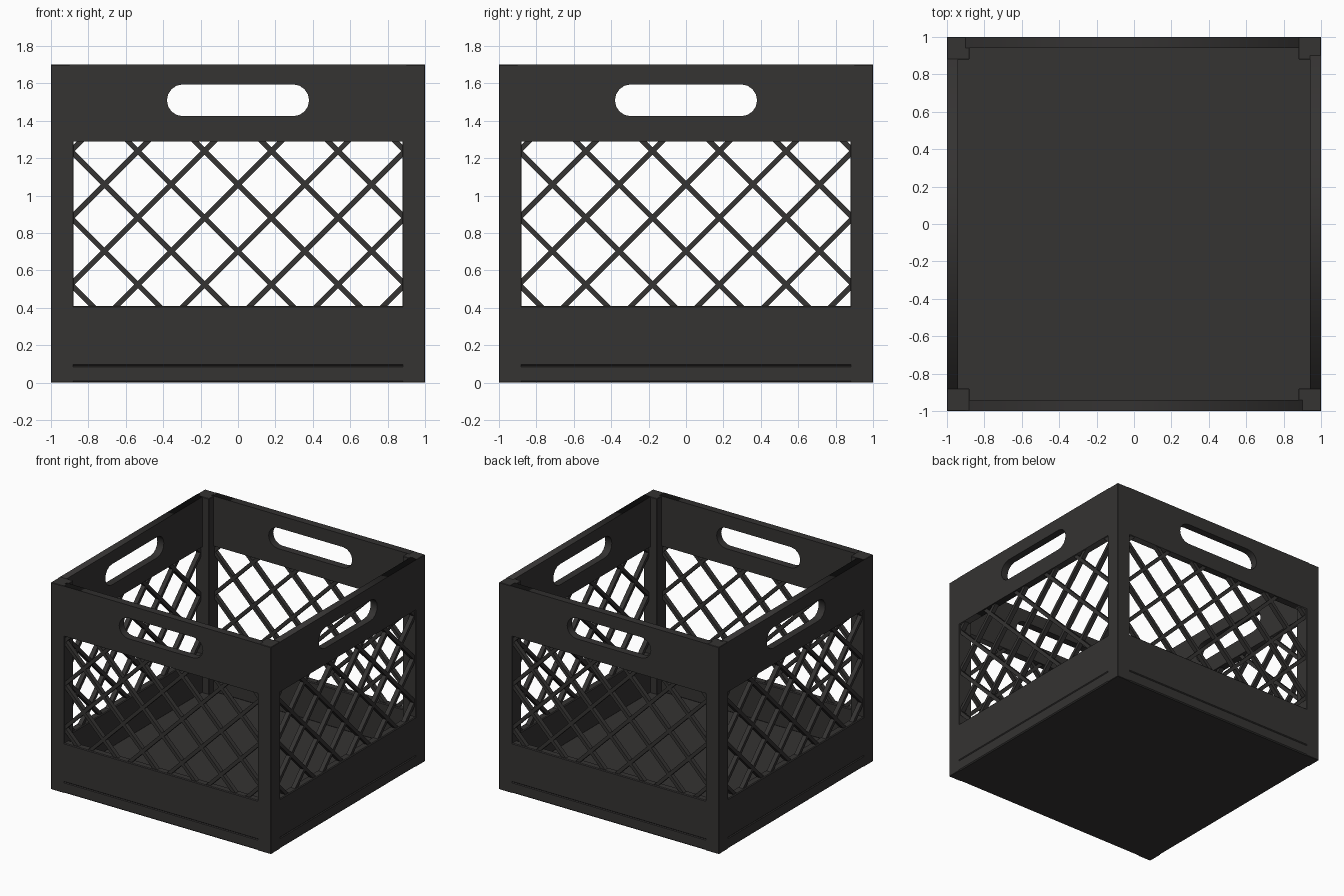
import bpy, bmesh, math
from mathutils import Matrix, Vector

if "Cube" in bpy.data.objects:
    bpy.data.objects.remove(bpy.data.objects["Cube"])

H, POST, WALL = 1.70, 0.12, 0.06
OPEN_X, OPEN_LO, OPEN_HI = 0.88, 0.41, 1.29
MID = -1 + WALL / 2

plastic = bpy.data.materials.new("dark_plastic")
plastic.diffuse_color = (0.035, 0.033, 0.032, 1)
plastic.use_nodes = True
plastic.node_tree.nodes["Principled BSDF"].inputs["Base Color"].default_value = plastic.diffuse_color


def make_object(name, bm):
    mesh = bpy.data.meshes.new(name)
    bmesh.ops.recalc_face_normals(bm, faces=bm.faces[:])
    bm.to_mesh(mesh)
    bm.free()
    mesh.materials.append(plastic)
    ob = bpy.data.objects.new(name, mesh)
    bpy.context.collection.objects.link(ob)
    return ob


def box(name, lo, hi, bevel=0.006):
    lo, hi = Vector(lo), Vector(hi)
    bm = bmesh.new()
    bmesh.ops.create_cube(bm, size=1, matrix=Matrix.Translation((lo + hi) / 2)
                          @ Matrix.Diagonal((*(hi - lo), 1)))
    if bevel:
        bmesh.ops.bevel(bm, geom=bm.edges[:], offset=bevel, segments=1, affect='EDGES')
    return make_object(name, bm)


def handle_panel(name):
    # upper band outline with a rounded grip slot, filled as a 2D curve
    cu = bpy.data.curves.new(name, 'CURVE')
    cu.dimensions, cu.fill_mode, cu.extrude = '2D', 'BOTH', WALL / 2
    r, cx, cz = 0.085, 0.295, 1.51
    slot = []
    for side, start in ((1, -90), (-1, 90)):
        for i in range(9):
            a = math.radians(start + i * 22.5)
            slot.append((side * cx + r * math.cos(a), cz + r * math.sin(a)))
    w = OPEN_X + 0.02
    for pts in ([(-w, OPEN_HI), (w, OPEN_HI), (w, H), (-w, H)], slot):
        s = cu.splines.new('POLY')
        s.points.add(len(pts) - 1)
        for p, (x, z) in zip(s.points, pts):
            p.co = (x, z, 0, 1)
        s.use_cyclic_u = True
    tmp = bpy.data.objects.new(name, cu)
    bpy.context.collection.objects.link(tmp)
    bpy.context.view_layer.update()
    mesh = tmp.evaluated_get(bpy.context.evaluated_depsgraph_get()).to_mesh()
    bm = bmesh.new()
    bm.from_mesh(mesh)
    bmesh.ops.remove_doubles(bm, verts=bm.verts[:], dist=1e-5)
    bm.transform(Matrix.Translation((0, MID, 0)) @ Matrix.Rotation(math.pi / 2, 4, 'X'))
    bpy.data.objects.remove(tmp)
    return make_object(name, bm)


def lattice(name):
    # 45 degree bars clipped to the window
    step, width, depth = 0.357, 0.028, 0.036
    xm, lo, hi = OPEN_X + 0.01, OPEN_LO - 0.01, OPEN_HI + 0.01
    bm = bmesh.new()
    for s in (1, -1):
        for k in range(-5, 5):
            c = 1.06 + k * step
            z0, z1 = max(lo, c - xm), min(hi, c + xm)
            if z1 - z0 < 0.03:
                continue
            zc = (z0 + z1) / 2
            length = (z1 - z0) * math.sqrt(2)
            m = (Matrix.Translation((s * (zc - c), MID, zc))
                 @ Matrix.Rotation(-s * math.pi / 4, 4, 'Y')
                 @ Matrix.Diagonal((length, depth, width, 1)))
            bmesh.ops.create_cube(bm, size=1, matrix=m)
    return make_object(name, bm)


# floor slab
box("floor", (-1, -1, 0), (1, 1, 0.092), 0.008)

# one wall plus its corner post, repeated on four sides
w = OPEN_X + 0.02
parts = [
    box("corner_post", (-1, -1, 0), (-1 + POST, -1 + POST, H), 0.003),
    box("lower_band", (-w, -1, 0.09), (w, -1 + WALL, OPEN_LO)),
    handle_panel("handle_band"),
    lattice("lattice"),
]
for i, side in enumerate(("right", "back", "left"), 1):
    for part in parts:
        ob = bpy.data.objects.new(side + "_" + part.name, part.data)
        ob.rotation_euler.z = i * math.pi / 2
        bpy.context.collection.objects.link(ob)
for part in parts:
    part.name = "front_" + part.name
